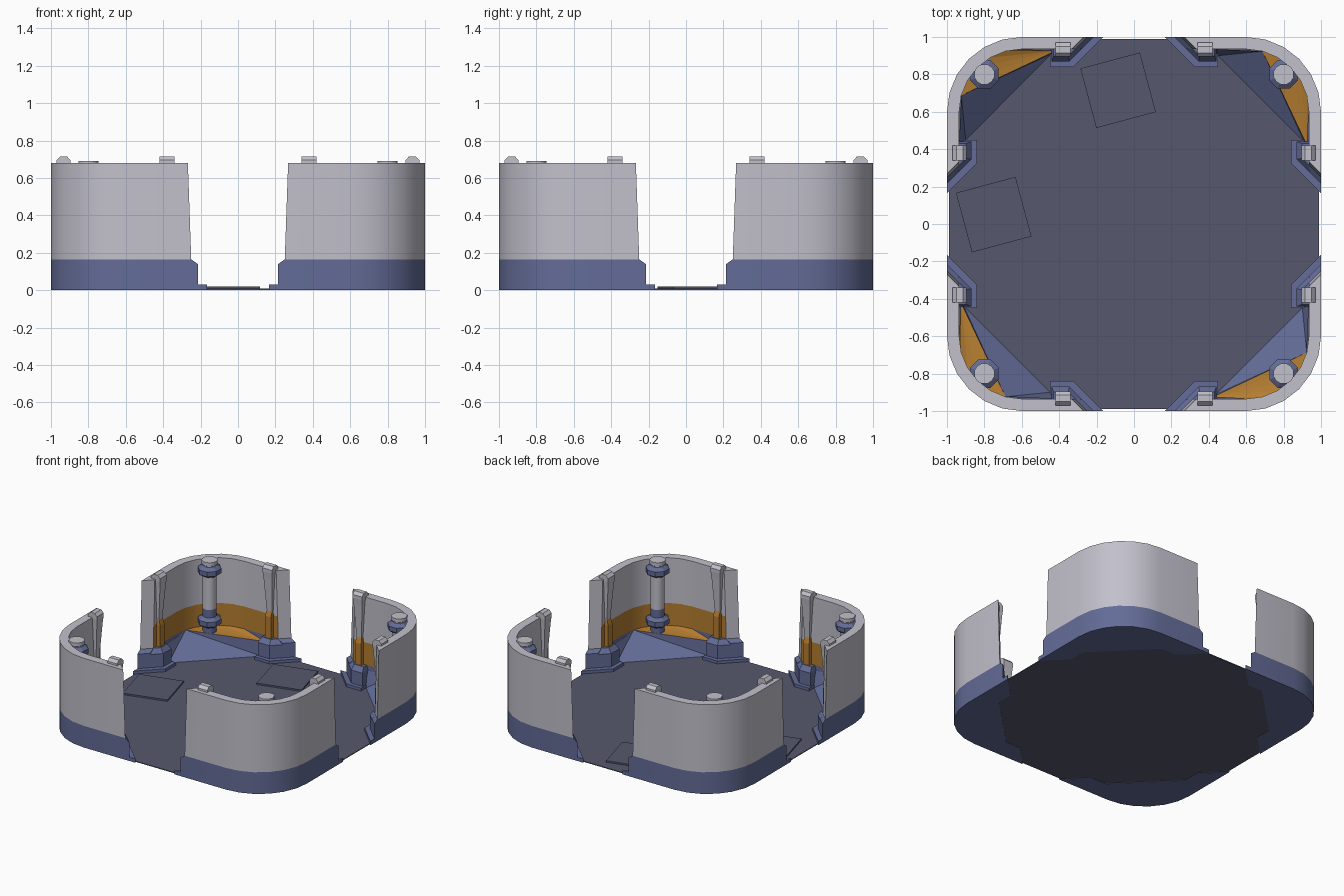
import bpy, bmesh, math
from mathutils import Matrix

if "Cube" in bpy.data.objects:
    bpy.data.objects.remove(bpy.data.objects["Cube"])


def material(name, rgb):
    m = bpy.data.materials.new(name)
    m.diffuse_color = (*rgb, 1)
    m.use_nodes = True
    m.node_tree.nodes["Principled BSDF"].inputs["Base Color"].default_value = m.diffuse_color
    return m


GREY = material("pale_grey", (0.54, 0.53, 0.60))
BLUE = material("slate_blue", (0.125, 0.15, 0.31))
FLOOR = material("floor_grey_blue", (0.092, 0.098, 0.155))
ORANGE = material("ochre", (0.46, 0.205, 0.03))
ZUP = 0.165


def make(name, verts, faces, mats, rule=None, k=0, swap=False, smooth=False, closed=True):
    """Mesh object, optionally mirrored on the diagonal and turned by k quarter turns."""
    bm = bmesh.new()
    vs = [bm.verts.new((v[1], v[0], v[2]) if swap else v) for v in verts]
    for i, f in enumerate(faces):
        face = bm.faces.new([vs[j] for j in f])
        if rule:
            face.material_index = rule(i)
    bm.normal_update()
    if closed:
        bmesh.ops.recalc_face_normals(bm, faces=bm.faces[:])
    else:
        for f in bm.faces:
            if f.normal.z < 0:
                f.normal_flip()
    bmesh.ops.rotate(bm, verts=bm.verts[:], matrix=Matrix.Rotation(k * math.pi / 2, 3, 'Z'))
    me = bpy.data.meshes.new(name)
    bm.to_mesh(me)
    bm.free()
    for m in mats:
        me.materials.append(m)
    ob = bpy.data.objects.new(name, me)
    bpy.context.collection.objects.link(ob)
    if smooth:
        bpy.context.view_layer.objects.active = ob
        ob.select_set(True)
        bpy.ops.object.shade_smooth_by_angle(angle=math.radians(32))
        ob.select_set(False)
    return ob


def loft(name, sections, mat, **kw):
    """Closed solid through stacked outlines: sections = [(points, z), ...]"""
    n = len(sections[0][0])
    verts = [(x, y, z) for pts, z in sections for x, y in pts]
    faces = [list(range(n)), list(range(len(verts) - n, len(verts)))]
    for s in range(len(sections) - 1):
        for i in range(n):
            j = (i + 1) % n
            faces.append([s * n + i, s * n + j, s * n + n + j, s * n + n + i])
    return make(name, verts, faces, [mat], **kw)


def rect(x0, x1, y0, y1):
    return [(x0, y0), (x1, y0), (x1, y1), (x0, y1)]


def ring(r, n=8, cx=0.8, cy=0.8):
    return [(cx + r * math.cos((i + .5) * 2 * math.pi / n),
             cy + r * math.sin((i + .5) * 2 * math.pi / n)) for i in range(n)]


def arc(r, c=0.6, n=6):
    """Corner arc from the y wall round to the x wall"""
    return [(c + r * math.cos(math.radians(90 - 90 * i / n)),
             c + r * math.sin(math.radians(90 - 90 * i / n))) for i in range(n + 1)]


# Floor plate
outline = []
for k in range(4):
    for x, y in arc(0.39):
        for _ in range(k):
            x, y = y, -x
        outline.append((x, y))
loft("floor", [(outline, 0.002), (outline, 0.008)], FLOOR)

# Loose tilted floor panels
for cx, cy in ((-0.085, 0.715), (-0.75, 0.05)):
    p = [(cx + 0.233 * math.cos(math.radians(60 + 90 * i)),
          cy + 0.233 * math.sin(math.radians(60 + 90 * i))) for i in range(4)]
    loft("floor_panel", [(p, 0.003), (p, 0.02)], FLOOR)

T = 0.065
for k in range(4):
    # Corner wall: outer and inner skins, rim and slanted ends
    levels = [(0, .215), (.14, .215), (ZUP, .25), (.335, .256), (.68, .268)]
    verts, faces, tags = [], [], []
    for z, e in levels:
        verts += [(x, y, z) for x, y in [(e, 1)] + arc(0.4) + [(1, e)]]
        verts += [(x, y, z) for x, y in [(e + T, 1 - T)] + arc(0.4 - T) + [(1 - T, e + T)]]
    n = len(verts) // len(levels) // 2
    for s in range(len(levels) - 1):
        o, u = s * 2 * n, (s + 1) * 2 * n
        low = 1 if s < 2 else 0
        inner = (1, 1, 2, 0)[s]
        for i in range(n - 1):
            faces.append([o + i, o + i + 1, u + i + 1, u + i])
            faces.append([o + n + i, o + n + i + 1, u + n + i + 1, u + n + i])
            tags += [low, inner]
        for i in (0, n - 1):
            faces.append([o + i, o + n + i, u + n + i, u + i])
            tags.append(low)
    for o, t in ((0, 1), ((len(levels) - 1) * 2 * n, 0)):
        for i in range(n - 1):
            faces.append([o + i, o + i + 1, o + n + i + 1, o + n + i])
            tags.append(t)
    make("corner_wall", verts, faces, [GREY, BLUE, ORANGE], rule=lambda i: tags[i], k=k, smooth=True)

    # Thin base slab under the corner
    half = [(.165, 1), (.325, .84), (.45, .84)]
    slab = arc(0.4) + [(y, x) for x, y in half] + half[::-1]
    loft("corner_slab", [(slab, 0), (slab, .005)], BLUE, k=k)

    # Sloped infill: blue lower facets, ochre upper facets
    a = arc(0.4 - T)
    verts = [(.45, .9, .01), (.91, .44, .01), (.925, .42, .12), (.43, .935, .12)]
    verts += [(x, y, ZUP) for x, y in a[1:]]
    make("infill_slope", verts, [[0, 1, 4], [1, 2, 4], [0, 4, 3]], [BLUE], k=k, closed=False)
    make("infill_upper", verts, [[2, i + 1, i] for i in range(4, len(verts) - 1)],
         [ORANGE], k=k, closed=False)

    # Pillar with collars
    loft("pillar_lower", [(ring(.05, 12), .03), (ring(.05, 12), .33)], BLUE, k=k, smooth=True)
    loft("pillar_upper", [(ring(.05, 12), .33), (ring(.05, 12), .66), (ring(.056, 12), .665),
                          (ring(.056, 12), .692)], GREY, k=k, smooth=True)
    for z in (.23, .615):
        loft("pillar_collar", [(ring(.05), z - .04), (ring(.083), z - .018),
                               (ring(.083), z + .018), (ring(.05), z + .04)], BLUE, k=k)

    for swap in (False, True):
        # Foot strip and chamfered block at the wall end
        foot = [(.165, 1), (.325, .84), (.45, .84), (.45, 1)]
        loft("wall_foot", [(foot, 0), (foot, .03)], BLUE, k=k, swap=swap)
        block = [(.215, 1), (.345, .87), (.44, .87), (.44, .999)]
        top = [(.25, 1), (.352, .898), (.43, .898), (.43, .999)]
        loft("wall_end_block", [(block, .02), (block, .13), (top, ZUP)], BLUE, k=k, swap=swap)
        # Tapered rib with a chamfered cap over the rim
        loft("wall_rib", [(rect(.365, .39, .928, .95), .22), (rect(.345, .415, .9, .95), .62),
                          (rect(.34, .42, .895, .97), .67), (rect(.34, .42, .895, .97), .695),
                          (rect(.34, .42, .915, .95), .716)], GREY, k=k, swap=swap)
        # Ochre clip at the rib foot
        loft("rib_clip", [(rect(.355, .405, .905, .945), .15), (rect(.355, .405, .905, .945), .33),
                          (rect(.36, .4, .918, .945), .37)], ORANGE, k=k, swap=swap)
